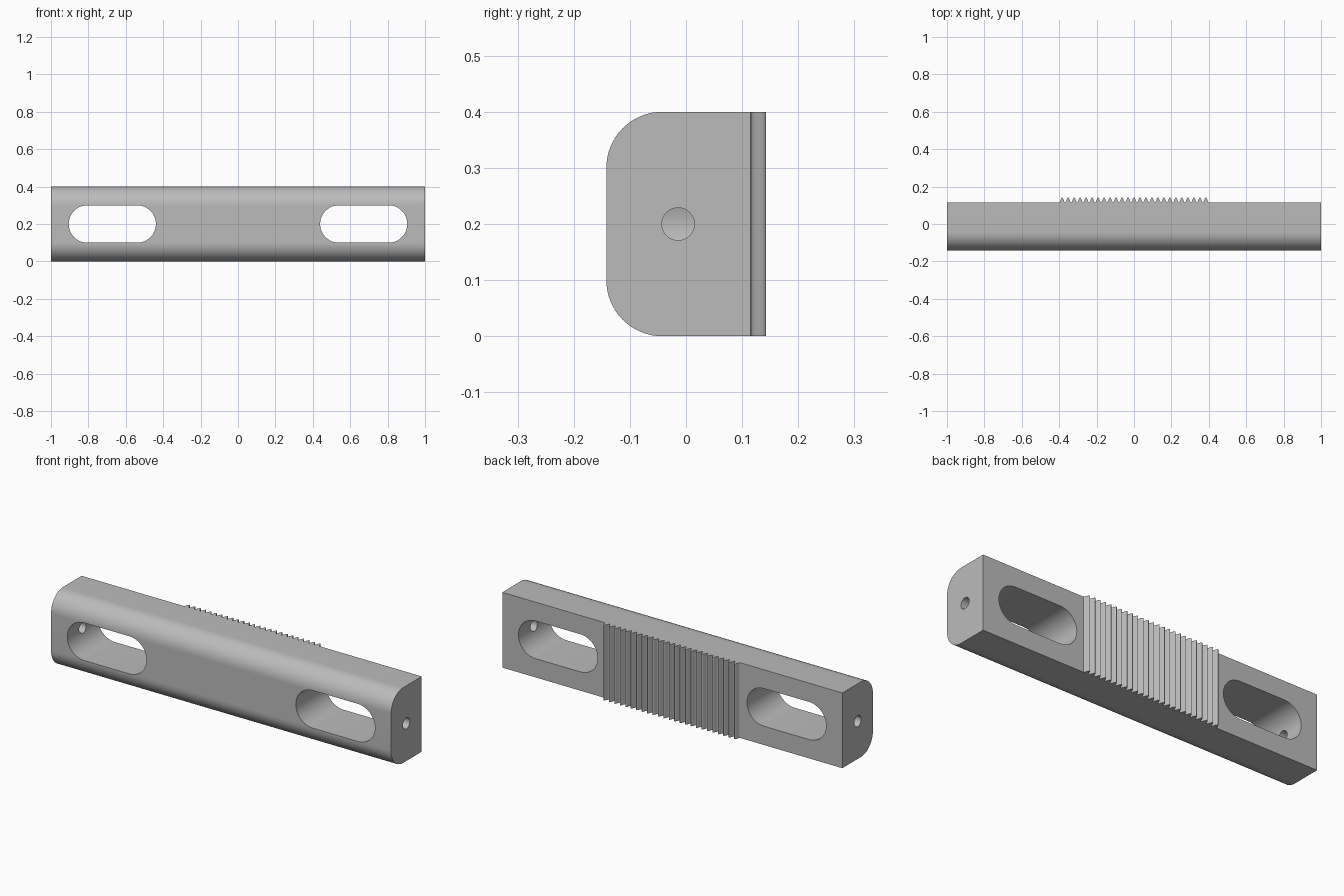
import bpy, bmesh
from math import cos, sin, pi

cube = bpy.data.objects.get("Cube")
if cube:
    bpy.data.objects.remove(cube, do_unlink=True)

BACK, FRONT, HEIGHT, ROUND = 0.115, -0.142, 0.4, 0.1
MID = HEIGHT / 2

grey = bpy.data.materials.new("light grey metal")
grey.use_nodes = True
grey.diffuse_color = (0.5, 0.5, 0.5, 1)
grey.node_tree.nodes["Principled BSDF"].inputs["Base Color"].default_value = (0.5, 0.5, 0.5, 1)


def arc(cx, cy, r, start, end, steps):
    """Points along a circular arc, angles in half turns."""
    angles = [pi * (start + (end - start) * i / steps) for i in range(steps + 1)]
    return [(cx + r * cos(a), cy + r * sin(a)) for a in angles]


def prism(name, points, lo, hi, place):
    """Extrude a closed outline; place(u, v, depth) gives the 3D position."""
    bm = bmesh.new()
    low = [bm.verts.new(place(u, v, lo)) for u, v in points]
    high = [bm.verts.new(place(u, v, hi)) for u, v in points]
    bm.faces.new(low)
    bm.faces.new(high[::-1])
    for i in range(len(points)):
        j = (i + 1) % len(points)
        bm.faces.new((low[i], high[i], high[j], low[j]))
    bmesh.ops.recalc_face_normals(bm, faces=bm.faces)
    mesh = bpy.data.meshes.new(name)
    bm.to_mesh(mesh)
    bm.free()
    mesh.materials.append(grey)
    obj = bpy.data.objects.new(name, mesh)
    bpy.context.collection.objects.link(obj)
    return obj


def activate(obj):
    bpy.ops.object.select_all(action='DESELECT')
    obj.select_set(True)
    bpy.context.view_layer.objects.active = obj


def cut(target, cutter):
    activate(target)
    mod = target.modifiers.new("cut", 'BOOLEAN')
    mod.operation = 'DIFFERENCE'
    mod.solver = 'EXACT'
    mod.object = cutter
    bpy.ops.object.modifier_apply(modifier=mod.name)
    bpy.data.objects.remove(cutter, do_unlink=True)


def along_x(u, v, d):
    return (d, u, v)


def along_y(u, v, d):
    return (u, d, v)


def along_z(u, v, d):
    return (u, v, d)


# Bar with two rounded front edges
outline = [(BACK, 0), (BACK, HEIGHT)]
outline += arc(FRONT + ROUND, HEIGHT - ROUND, ROUND, 0.5, 1, 16)
outline += arc(FRONT + ROUND, ROUND, ROUND, 1, 1.5, 16)
bar = prism("bar", outline, -1, 1, along_x)

# Slot through the bar and pin hole from the end into the slot, on both sides
for side in (-1, 1):
    cx, half = side * 0.672, 0.133
    slot = arc(cx + half, MID, 0.1, -0.5, 0.5, 24) + arc(cx - half, MID, 0.1, 0.5, 1.5, 24)
    cut(bar, prism("slot_cutter", slot, -0.3, 0.3, along_y))
    circle = arc(-0.014, MID, 0.029, 0, 2, 32)[:-1]
    cut(bar, prism("hole_cutter", circle, side * 0.84, side * 1.1, along_x))

# Rounded grip ridges across the middle of the back
ridges, steps, depth = 25, 12, 0.027
count = ridges * steps
wave = [(-0.4 + 0.8 * i / count,
         BACK + 0.0005 + depth * (1 - cos(2 * pi * i / steps)) / 2) for i in range(count + 1)]
grip = prism("grip_ridges", [(-0.4, BACK - 0.005)] + wave + [(0.4, BACK - 0.005)],
             0, HEIGHT, along_z)

for obj in (bar, grip):
    activate(obj)
    bpy.ops.object.shade_smooth_by_angle(angle=pi / 5)
